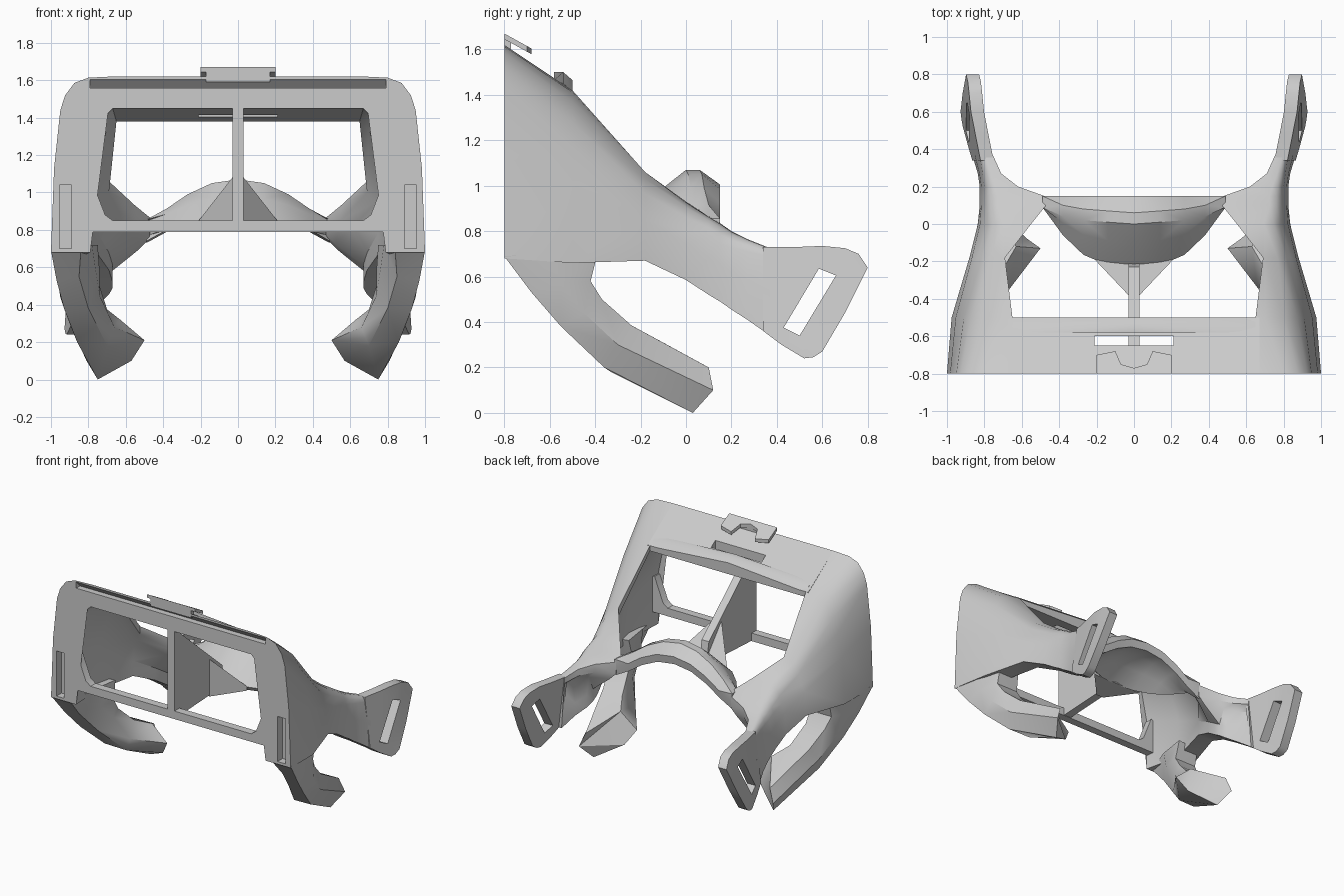
import bpy, bmesh
from mathutils import Vector

if "Cube" in bpy.data.objects:
    bpy.data.objects.remove(bpy.data.objects["Cube"], do_unlink=True)

grey = bpy.data.materials.new("light_grey")
grey.use_nodes = True
tone = (0.6, 0.6, 0.6, 1)
grey.diffuse_color = tone
grey.node_tree.nodes["Principled BSDF"].inputs["Base Color"].default_value = tone


def finish(name, bm):
    bmesh.ops.recalc_face_normals(bm, faces=bm.faces)
    mesh = bpy.data.meshes.new(name)
    bm.to_mesh(mesh)
    bm.free()
    mesh.materials.append(grey)
    obj = bpy.data.objects.new(name, mesh)
    bpy.context.collection.objects.link(obj)
    return obj


def loft(name, rings, flip=1):
    """Skin closed rings of equal length and cap both ends."""
    bm = bmesh.new()
    loops = [[bm.verts.new((x * flip, y, z)) for x, y, z in ring] for ring in rings]
    for a, b in zip(loops, loops[1:]):
        for i in range(len(a)):
            j = (i + 1) % len(a)
            bm.faces.new((a[i], a[j], b[j], b[i]))
    bm.faces.new(loops[0])
    bm.faces.new(loops[-1])
    bmesh.ops.triangulate(bm, faces=bm.faces[:])
    return finish(name, bm)


def prism(name, outline, place, low, high, holes=()):
    """Extrude a flat outline with holes; place(u, v, w) gives the 3D point."""
    bm = bmesh.new()
    for loop in (outline, *holes):
        vs = [bm.verts.new((u, v, 0)) for u, v in loop]
        for i, v in enumerate(vs):
            bm.edges.new((v, vs[i - 1]))
    bmesh.ops.triangle_fill(bm, use_beauty=True, edges=bm.edges[:])
    ext = bmesh.ops.extrude_face_region(bm, geom=bm.faces[:], use_keep_orig=True)
    top = {g for g in ext["geom"] if isinstance(g, bmesh.types.BMVert)}
    for v in bm.verts:
        v.co = Vector(place(v.co.x, v.co.y, high if v in top else low))
    return finish(name, bm)


def hull(name, points):
    bm = bmesh.new()
    for p in points:
        bm.verts.new(p)
    out = bmesh.ops.convex_hull(bm, input=bm.verts[:])
    bmesh.ops.delete(bm, geom=[g for g in out["geom_interior"]
                               if isinstance(g, bmesh.types.BMVert)], context="VERTS")
    return finish(name, bm)


def box(name, x0, x1, y0, y1, z0, z1):
    return hull(name, [(x, y, z) for x in (x0, x1) for y in (y0, y1) for z in (z0, z1)])


def cut(obj, cutter):
    """Subtract the cutter, keeping only a result that still has the whole part."""
    mod = obj.modifiers.new("cut", "BOOLEAN")
    mod.operation, mod.object = "DIFFERENCE", cutter
    for solver in ("EXACT", "MANIFOLD"):
        mod.solver = solver
        dg = bpy.context.evaluated_depsgraph_get()
        dg.update()
        result = bpy.data.meshes.new_from_object(obj.evaluated_get(dg))
        if len(result.vertices) > len(obj.data.vertices):
            obj.data = result
            break
    obj.modifiers.clear()
    bpy.data.objects.remove(cutter, do_unlink=True)


def side(u, v, w):
    return (w, u, v)


def brow_groove():
    return prism("groove_cutter", [(-.82, 1.558), (-.82, 1.605), (-.8, 1.605), (-.755, 1.558)],
                 side, -.79, .79)


# Side shells: roof edge, rounded shoulder and wall, from front rim to strap neck
# y, roof z, bottom z, roof inner x, shoulder x, bottom x, roof depth, wall inner x, radius
stations = [
    (-.8, 1.62, .68, .67, .95, 1.0, .17, .79, .2),
    (-.5, 1.42, .66, .65, .91, .975, .04, .83, .28),
    (-.18, 1.06, .67, .69, .84, .88, .06, .75, .19),
    (0, .93, .585, .55, .8, .835, .08, .69, .14),
    (.1, .865, .52, .47, .8, .825, .09, .67, .1),
    (.15, .835, .49, .48, .8, .825, .09, .67, .1),
    (.2, .8, .455, .62, .8, .825, .06, .69, .08),
    (.27, .765, .41, .71, .81, .835, .05, .735, .06),
    (.37, .725, .34, .755, .825, .865, .04, .78, .04)]


def shell_ring(y, zt, zb, xi, xo, xb, depth, xw, r):
    zi = zt - depth
    pts = [(xi, zt), (xo - .75 * r, zt - .03 * r), (xo - .38 * r, zt - .17 * r),
           (xo - .13 * r, zt - .5 * r), (xo, zt - .9 * r),
           ((xo + 2 * xb) / 3, (zt + zb) / 2 - .1 * r), (xb, zb), (xw, zb),
           (xw, (zt + zb) / 2 - .08), (xi + .05, zi - .05), (xi, zi)]
    return [(x, y, z) for x, z in pts]


# Cheek arms: outer top, mid, bottom then inner bottom, mid, top
arm = [
    [(.92, -.39, .7), (.98, -.6, .7), (1, -.8, .69), (.84, -.8, .69), (.78, -.6, .72), (.75, -.39, .72)],
    [(.92, -.42, .58), (.97, -.55, .57), (.97, -.68, .53), (.85, -.68, .55), (.76, -.55, .58), (.74, -.42, .58)],
    [(.9, -.37, .5), (.95, -.45, .44), (.93, -.55, .38), (.8, -.53, .38), (.74, -.42, .45), (.74, -.37, .5)],
    [(.86, -.24, .385), (.9, -.3, .3), (.86, -.36, .2), (.7, -.33, .18), (.66, -.34, .28), (.7, -.24, .375)],
    [(.77, .1, .2), (.81, .12, .1), (.75, .03, 0), (.57, -.08, .1), (.5, -.13, .21), (.63, -.12, .32)]]

# Strap tab outline and slot, in y and z
tab = [(.34, .73), (.48, .73), (.6, .735), (.7, .725), (.76, .7), (.8, .64), (.7, .44), (.6, .27),
       (.56, .245), (.52, .24), (.42, .3), (.34, .36)]
slot = [(.585, .635), (.66, .605), (.5, .34), (.43, .375)]


def tab_x(y, z):
    """Tabs curve outward and lean out towards the bottom."""
    return .805 + .2 * min(y - .36, .26) + .06 * max(y - .62, 0) + .12 * (.6 - z)


for s, label in ((1, "left"), (-1, "right")):
    shell = loft(label + "_side_shell", [shell_ring(*row) for row in stations], s)
    cut(shell, box("slot_cutter", s * .89, s * .955, -.9, -.74, .7, 1.04))
    cut(shell, brow_groove())
    loft(label + "_cheek_arm", arm, s)
    prism(label + "_strap_tab", tab, lambda u, v, w: (s * (tab_x(u, v) + w), u, v),
          -.035, .035, [slot])

# Roof beam with its slot and front groove
roof = prism("roof_beam", [(-.8, 1.62), (-.5, 1.42), (-.5, 1.38), (-.8, 1.45)], side, -.67, .67)
cut(roof, box("slot_cutter", -.21, .21, -.65, -.6, 1.2, 1.7))
cut(roof, brow_groove())

# Low ridge along the rear of the roof beam
hull("roof_ridge", [(x, y, z) for x, rise in ((-.65, 0), (0, .05), (.65, 0))
                    for y, z in ((-.58, 1.465 + rise * .7), (-.54, 1.45 + rise), (-.5, 1.415 + rise))])

# Lower front bar with raised window corners
bar = [(.82, .79), (.83, 1.05), (.78, 1.06), (.71, .88), (.67, .85)]
prism("lower_front_bar", bar + [(-x, z) for x, z in reversed(bar)],
      lambda u, v, w: (u, w, v), -.8, -.74)

# Centre divider and its flare into the nose arch
prism("centre_divider", [(-.8, .79), (-.8, 1.47), (-.23, .98), (-.2, .82)], side, -.03, .03)
hull("divider_flare", [(s * x, y, z) for s in (1, -1) for x, y, z in
                       ((.03, -.38, .8), (.03, -.38, 1.08), (.21, -.19, .82), (.21, -.19, .85), (.02, -.22, .88))])

# Nose arch: x, front edge y, ridge y, ridge height
spans = [(.49, .09, .12, .86), (.38, -.06, .07, .92), (.27, -.165, .05, .995),
         (.14, -.22, .04, 1.055), (0, -.245, .03, 1.075)]


def arch_ring(x, yf, yr, zr):
    zf, ym = .86 - .06 * abs(x), (yf + yr) / 2
    zm = zf + (zr - zf) * .58
    pts = [(yf, zf), (ym, zm), (yr - .03, zr - .005), (yr + .03, zr - .005), (.15, zr - .07),
           (.14, zr - .13), (yr, zr - .12), (ym + .03, zm - .08), (yf + .04, zf - .04)]
    return [(x, y, z) for y, z in pts]


halves = spans + [(-x, a, b, c) for x, a, b, c in reversed(spans[:-1])]
loft("nose_arch", [arch_ring(*row) for row in halves])

# Top clip: notched plate that follows the roof slope, on a foot
notch = [(.2, -.8), (.2, -.7), (.1, -.68), (.07, -.75)]
prism("top_clip", notch + [(0, -.77)] + [(-x, y) for x, y in reversed(notch)],
      lambda u, v, w: (u, v, 1.67 - .55 * (v + .8) + w), -.025, 0)
box("clip_foot", -.17, .17, -.8, -.77, 1.59, 1.645)

# Smooth shading with crisp edges
for obj in bpy.context.scene.objects:
    obj.select_set(obj.type == "MESH")
    if obj.type == "MESH":
        bpy.context.view_layer.objects.active = obj
bpy.ops.object.shade_smooth_by_angle(angle=.6)
